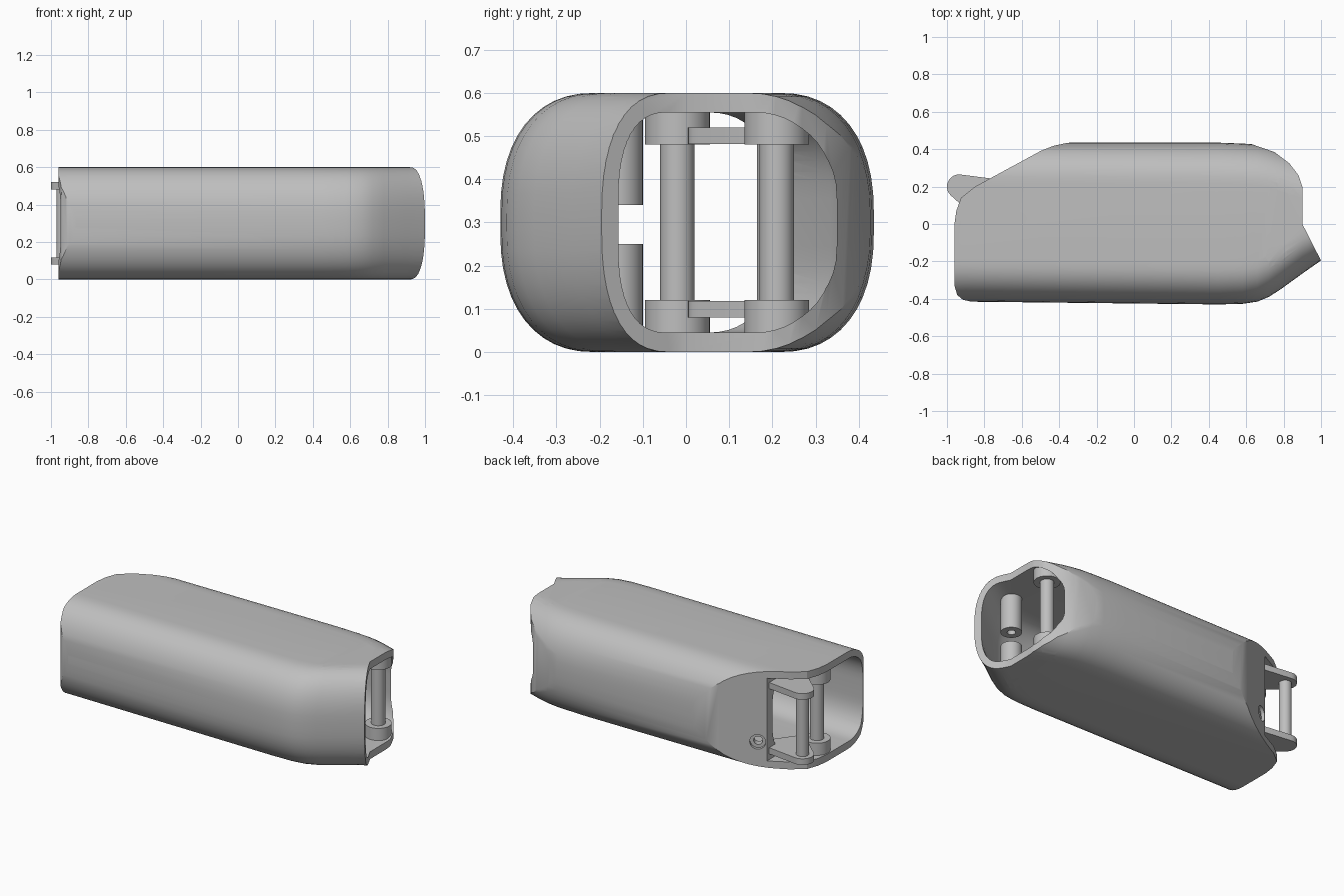
import bpy, bmesh, math
from mathutils import Vector

if "Cube" in bpy.data.objects:
    bpy.data.objects.remove(bpy.data.objects["Cube"], do_unlink=True)

grey = bpy.data.materials.new("plain grey")
grey.use_nodes = True
grey.diffuse_color = (0.52, 0.52, 0.52, 1)
grey.node_tree.nodes["Principled BSDF"].inputs["Base Color"].default_value = (0.52, 0.52, 0.52, 1)

MID = 0.3  # height of the horizontal symmetry plane


def finish(bm, name):
    bmesh.ops.recalc_face_normals(bm, faces=bm.faces)
    mesh = bpy.data.meshes.new(name)
    bm.to_mesh(mesh)
    bm.free()
    mesh.materials.append(grey)
    ob = bpy.data.objects.new(name, mesh)
    bpy.context.collection.objects.link(ob)
    return ob


def smooth(ob):
    bpy.ops.object.select_all(action='DESELECT')
    ob.select_set(True)
    bpy.context.view_layer.objects.active = ob
    bpy.ops.object.shade_smooth_by_angle(angle=math.radians(30))


def prism(name, outline, z0, z1):
    bm = bmesh.new()
    face = bm.faces.new([bm.verts.new((x, y, z0)) for x, y in outline])
    top = bmesh.ops.extrude_face_region(bm, geom=[face])["geom"]
    for v in top:
        if isinstance(v, bmesh.types.BMVert):
            v.co.z = z1
    return finish(bm, name)


def section(x, lo, hi, half, a, b):
    """Rounded cross-section ring with squarish elliptical corners."""
    a = min(a, (hi - lo) * 0.48)
    ring, steps = [], 12
    for q in range(4):
        for i in range(steps + 1):
            t = (q + i / steps) * math.pi / 2
            c, s = math.cos(t), math.sin(t)
            sy = 1 if q in (0, 3) else -1
            sz = 1 if q in (0, 1) else -1
            y = (hi - a if sy > 0 else lo + a) + sy * a * abs(c) ** 0.87
            z = MID + sz * (half - b + b * abs(s) ** 0.87)
            ring.append((x, y, z))
    return ring


def loft(name, stations, half, a, b):
    bm = bmesh.new()
    rings = [[bm.verts.new(p) for p in section(x, lo, hi, half, a, b)] for x, lo, hi in stations]
    n = len(rings[0])
    for r, s in zip(rings, rings[1:]):
        for i in range(n):
            j = (i + 1) % n
            bm.faces.new((r[i], r[j], s[j], s[i]))
    bm.faces.new(rings[0])
    bm.faces.new(rings[-1])
    return finish(bm, name)


def lathe(name, loc, profile, closed=False, segs=40):
    bm = bmesh.new()
    vs = [bm.verts.new((loc[0] + r, loc[1], z)) for r, z in profile]
    pairs = list(zip(vs, vs[1:])) + ([(vs[-1], vs[0])] if closed else [])
    edges = [bm.edges.new(p) for p in pairs]
    bmesh.ops.spin(bm, geom=vs + edges, cent=(loc[0], loc[1], 0), axis=(0, 0, 1),
                   angle=math.tau, steps=segs, use_duplicate=False)
    bmesh.ops.remove_doubles(bm, verts=bm.verts, dist=1e-5)
    ob = finish(bm, name)
    smooth(ob)
    return ob


def rod(name, loc, r, depth, axis=(0, 0, 1)):
    bm = bmesh.new()
    bmesh.ops.create_cone(bm, cap_ends=True, segments=40, radius1=r, radius2=r, depth=depth)
    rot = Vector(axis).to_track_quat('Z', 'Y').to_matrix().to_4x4()
    rot.translation = loc
    bm.transform(rot)
    return finish(bm, name)


def cut(ob, tool, op='DIFFERENCE'):
    tool.hide_render = True
    m = ob.modifiers.new("cut", 'BOOLEAN')
    m.object, m.operation, m.solver = tool, op, 'EXACT'
    bpy.ops.object.select_all(action='DESELECT')
    ob.select_set(True)
    bpy.context.view_layer.objects.active = ob
    bpy.ops.object.modifier_apply(modifier=m.name)
    bpy.data.objects.remove(tool, do_unlink=True)


# Hollow housing: outer loft trimmed to the plan, then the cavity removed
outer = [(-1.2, -.415, .435), (-.9, -.415, .435), (.45, -.43, .435), (.58, -.427, .43),
         (.66, -.415, .425), (.72, -.39, .415), (.78, -.352, .40), (.9, -.265, .36), (1.2, -.055, .25)]
shell = loft("housing", outer, MID, .22, .28)
plan = [(-.96, -.33), (-.945, -.38), (-.915, -.405), (-.87, -.415), (-.8, -.5), (1.155, -.5),
        (.9, 0), (.9, .2), (.88, .26), (.83, .325), (.75, .385), (.62, .43), (.58, .5), (-.3, .5),
        (-.3, .44), (-.36, .433), (-.43, .418), (-.5, .39), (-.85, .2), (-.925, .14), (-.95, .07), (-.96, 0)]
cut(shell, prism("plan_trim", plan, -.2, .8), 'INTERSECT')
cavity = [(-1.3, -.37, .5), (-.736, -.37, .5), (-.735, -.37, .208), (-.5, -.375, .335),
          (-.35, -.38, .385), (.45, -.385, .39)]
cavity += [(x, lo + .052, hi - .045) for x, lo, hi in outer[3:-1]] + [(1.3, .07, .17)]
cut(shell, loft("cavity", cavity, .255, .16, .2))

# Screw recesses through roof and floor
pivots = {"rear": (.81, .21), "front": (-.88, -.02)}
for x, y in pivots.values():
    for z in (0, .6):
        cut(shell, rod("recess", (x, y, z), .045, .16))
post = (.76, -.16)
cut(shell, rod("post_recess", (*post, .6), .058, .16))
cut(shell, rod("post_bore", (*post, 0), .024, .16))

# Counterbored holes in the slanted wall
slant = Vector((-.475, .88, 0))
for z in (.16, .44):
    p = Vector((-.69, .287, z))
    cut(shell, rod("side_bore", p, .025, .2, slant))
    cut(shell, rod("side_counterbore", p, .045, .04, slant))
smooth(shell)

# Pivot pins with a boss at each end
half_pin = [(0, .525), (.015, .525), (.015, .563), (.03, .563), (.033, .555), (.045, .555),
            (.075, .565), (.075, .48), (.04, .48)]
pin_profile = half_pin + [(r, 2 * MID - z) for r, z in reversed(half_pin)]
for key, loc in pivots.items():
    lathe(key + "_pivot_pin", loc, pin_profile)

# Split hollow screw post
for name, z0, z1 in (("upper_post", .34, .56), ("lower_post", .035, .25)):
    lathe(name, post, [(.024, z0), (.06, z0), (.06, z1), (.024, z1)], closed=True)


# Projecting lugs and the pin between them
def lug(name, z0, z1):
    bm = bmesh.new()
    for cx, cy, r in ((-.935, .2, .065), (-.80, .045, .04), (-.70, .19, .045)):
        for i in range(32):
            t = math.tau * i / 32
            for z in (z0, z1):
                bm.verts.new((cx + r * math.cos(t), cy + r * math.sin(t), z))
    hull = bmesh.ops.convex_hull(bm, input=bm.verts)
    inside = {v for v in hull["geom_interior"] if isinstance(v, bmesh.types.BMVert)}
    bmesh.ops.delete(bm, geom=list(inside), context='VERTS')
    bmesh.ops.dissolve_limit(bm, angle_limit=.01, verts=bm.verts, edges=bm.edges)
    ob = finish(bm, name)
    cut(ob, rod("lug_bore", (-.935, .2, (z0 + z1) / 2), .014, .2))
    smooth(ob)


lug("lower_lug", .08, .118)
lug("upper_lug", .482, .52)
smooth(rod("lug_pin", (-.935, .2, MID), .036, .38))
